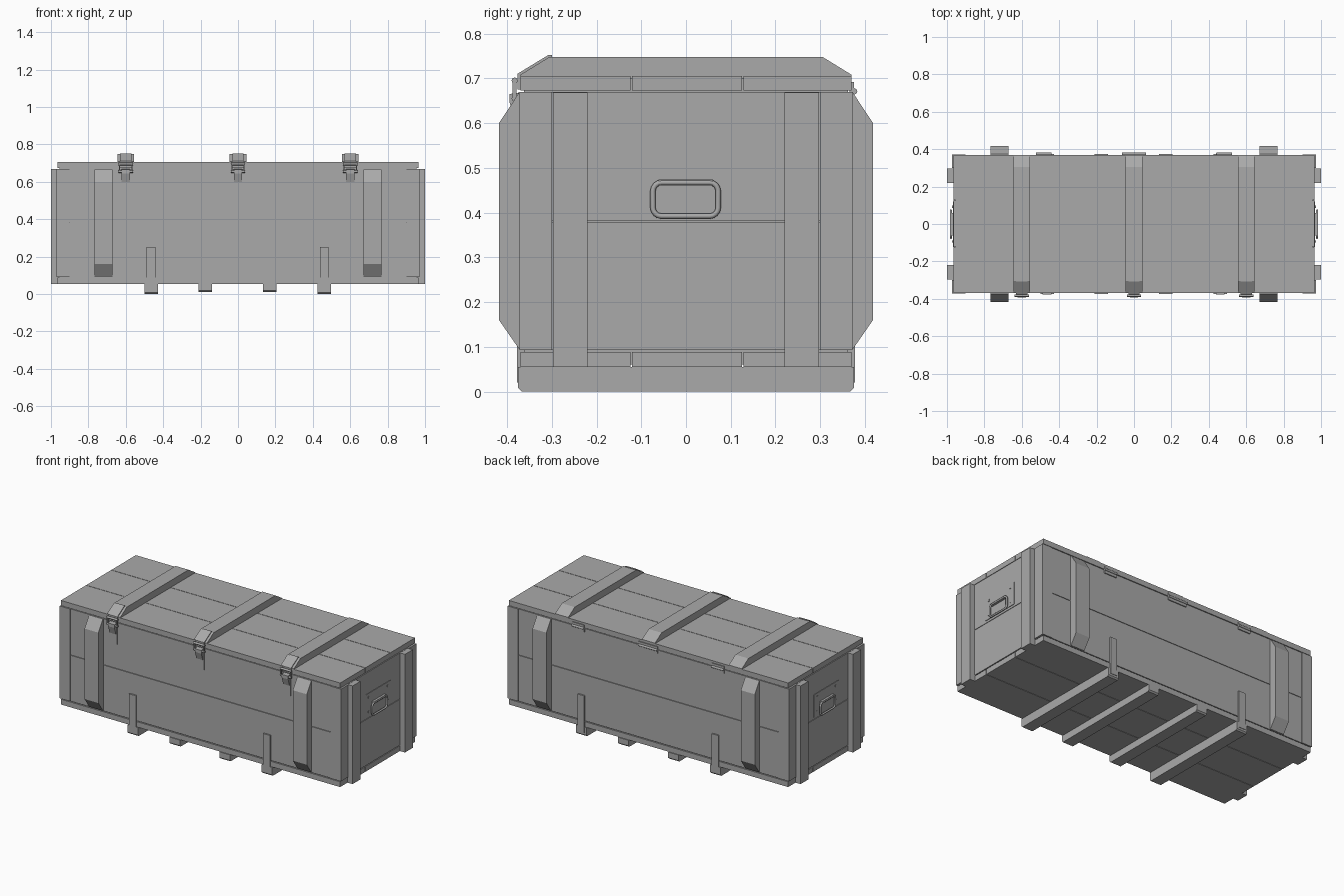
import bpy, math
from mathutils import Vector

cube = bpy.data.objects.get("Cube")
if cube:
    bpy.data.objects.remove(cube, do_unlink=True)

grey = bpy.data.materials.new("plain grey")
grey.use_nodes = True
COLOUR = (0.4, 0.4, 0.4, 1)
grey.diffuse_color = COLOUR
grey.node_tree.nodes["Principled BSDF"].inputs["Base Color"].default_value = COLOUR


def make(name, verts, faces):
    mesh = bpy.data.meshes.new(name)
    mesh.from_pydata(verts, [], faces)
    mesh.materials.append(grey)
    obj = bpy.data.objects.new(name, mesh)
    bpy.context.collection.objects.link(obj)
    return obj


def box(name, x0, x1, y0, y1, z0, z1):
    x0, x1 = sorted((x0, x1))
    return prism(name, [(y0, z0), (y1, z0), (y1, z1), (y0, z1)], x0, x1)


def prism(name, profile, x0, x1):
    """Extrude a (y, z) profile along x."""
    area = sum(a[0] * b[1] - b[0] * a[1]
               for a, b in zip(profile, profile[1:] + profile[:1]))
    if area < 0:
        profile = profile[::-1]
    n = len(profile)
    verts = [(x, y, z) for x in (x0, x1) for y, z in profile]
    faces = [tuple(reversed(range(n))), tuple(range(n, 2 * n))]
    faces += [(i, (i + 1) % n, n + (i + 1) % n, n + i) for i in range(n)]
    return make(name, verts, faces)


def tube(name, points, radius, closed):
    curve = bpy.data.curves.new(name, "CURVE")
    curve.dimensions = "3D"
    curve.bevel_depth = radius
    curve.bevel_resolution = 2
    curve.use_fill_caps = True
    spline = curve.splines.new("POLY")
    spline.points.add(len(points) - 1)
    for p, co in zip(spline.points, points):
        p.co = (*co, 1)
    spline.use_cyclic_u = closed
    curve.materials.append(grey)
    obj = bpy.data.objects.new(name, curve)
    bpy.context.collection.objects.link(obj)
    return obj


G = 0.0015          # half the gap between boards
HALF_X, HALF_Y = 0.965, 0.37

# Inner core seen only through the joints
box("inner_core", -0.955, 0.955, -0.362, 0.362, 0.06, 0.70)

# Lid and floor planks
for i, (y0, y1) in enumerate([(-HALF_Y, -0.122), (-0.122, 0.127), (0.127, HALF_Y)]):
    a = y0 + (G if i else 0)
    b = y1 - (G if i < 2 else 0)
    box("lid_plank", -HALF_X, HALF_X, a, b, 0.673, 0.705)
    box("floor_plank", -HALF_X, HALF_X, a, b, 0.055, 0.088)

# Wall boards
for z0, z1 in ((0.093, 0.381 - G), (0.381 + G, 0.669)):
    for s in (-1, 1):
        ya, yb = sorted((s * 0.35, s * 0.369))
        box("long_wall_board", -0.90, 0.90, ya, yb, z0, z1)
        box("end_wall_board", s * 0.945, s * 0.966, -0.30, 0.30, z0, z1)

# Corner uprights and end battens
for sx in (-1, 1):
    for sy in (-1, 1):
        ya, yb = sorted((sy * 0.30, sy * 0.372))
        box("corner_upright", sx * 0.90, sx * 0.972, ya, yb, 0.093, 0.669)
        ya, yb = sorted((sy * 0.22, sy * 0.297))
        box("end_batten", sx * 0.96, sx * 1.0, ya, yb, 0.055, 0.668)

# Long side battens with sloped ends
for sy in (-1, 1):
    profile = [(sy * y, z) for y, z in
               ((0.365, 0.095), (0.373, 0.095), (0.418, 0.16),
                (0.418, 0.60), (0.373, 0.668), (0.365, 0.668))]
    for x in (-0.72, 0.72):
        prism("side_batten", profile, x - 0.048, x + 0.048)

# Skids with upright straps on the outer pair
for x in (-0.465, -0.175, 0.17, 0.462):
    outer = abs(x) > 0.3
    w = 0.036
    low = 0.0 if outer else 0.012
    prism("skid", [(-0.375, low + 0.008), (-0.367, low), (0.367, low),
                   (0.375, low + 0.008), (0.375, 0.055), (-0.375, 0.055)], x - w, x + w)
    if outer:
        for s in (-1, 1):
            ya, yb = sorted((s * 0.36, s * 0.378))
            box("skid_strap", x - 0.023, x + 0.023, ya, yb, 0.02, 0.252)

# Lid battens and front latches
for x in (-0.6, 0, 0.6):
    prism("lid_batten", [(-HALF_Y, 0.70), (HALF_Y, 0.70), (HALF_Y, 0.708),
                         (0.305, 0.748), (-0.305, 0.748), (-HALF_Y, 0.708)],
          x - 0.045, x + 0.045)
    prism("latch_hook_plate", [(-0.30, 0.745), (-0.30, 0.752), (-0.308, 0.752),
                               (-0.377, 0.710), (-0.377, 0.675), (-0.369, 0.675),
                               (-0.369, 0.705), (-0.305, 0.746)],
          x - 0.030, x + 0.030)
    box("latch_back_plate", x - 0.026, x + 0.026, -0.375, -0.365, 0.535, 0.668)
    prism("latch_lever", [(-0.374, 0.60), (-0.380, 0.60), (-0.394, 0.645),
                          (-0.394, 0.665), (-0.374, 0.668)], x - 0.022, x + 0.022)
    for z in (0.655, 0.695):
        tube("latch_pin", [(x - 0.038, -0.383, z), (x + 0.038, -0.383, z)], 0.007, False)
    for s in (-1, 1):
        box("latch_link", x + s * 0.030, x + s * 0.037, -0.388, -0.379, 0.655, 0.695)

# Rear hinges
for x, w in ((-0.483, 0.042), (0, 0.065), (0.483, 0.042)):
    box("hinge_leaf", x - w, x + w, 0.365, 0.375, 0.648, 0.692)
    tube("hinge_barrel", [(x - w, 0.376, 0.671), (x + w, 0.376, 0.671)], 0.007, False)

# End handles: plate, rivets, hinge bar and rounded ring
for s in (-1, 1):
    box("handle_plate", s * 0.960, s * 0.969, -0.123, 0.121, 0.396, 0.536)
    for y in (-0.094, 0.092):
        for z in (0.422, 0.513):
            box("handle_rivet", s * 0.965, s * 0.972, y - 0.006, y + 0.006, z - 0.006, z + 0.006)
    ring = []
    for k, (cy, cz) in enumerate(((0.053, 0.448), (-0.055, 0.448), (-0.055, 0.411), (0.053, 0.411))):
        for j in range(5):
            a = math.radians(90 * k + 22.5 * j)
            ring.append(Vector((s * 0.979, cy + 0.019 * math.cos(a), cz + 0.019 * math.sin(a))))
    tube("handle_ring", ring, 0.006, True)
    box("handle_hinge_bar", s * 0.965, s * 0.983, -0.062, 0.060, 0.461, 0.474)
